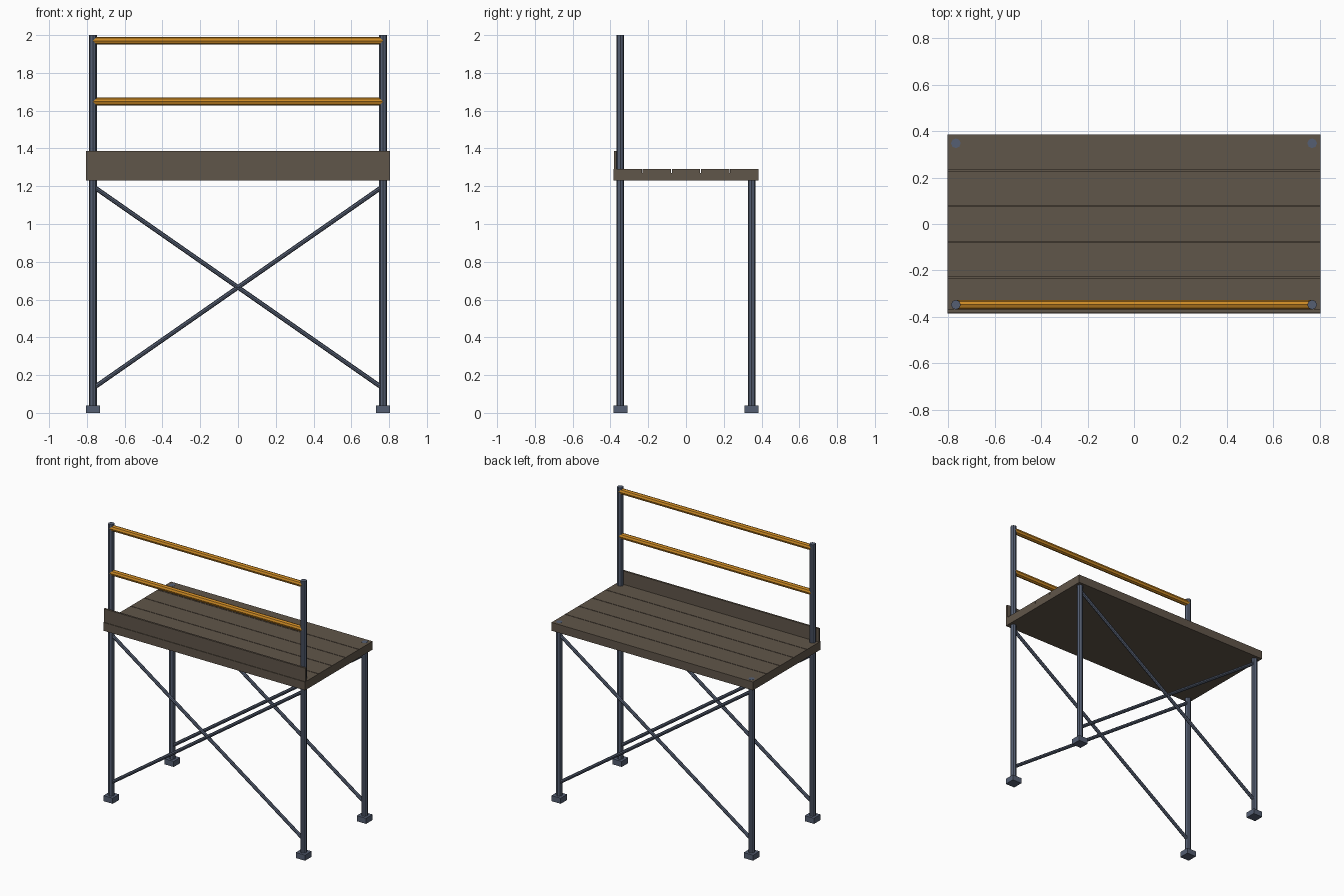
import bpy, bmesh
from mathutils import Vector

cube = bpy.data.objects.get("Cube")
if cube:
    bpy.data.objects.remove(cube, do_unlink=True)


def material(name, rgb):
    m = bpy.data.materials.new(name)
    m.use_nodes = True
    m.diffuse_color = (*rgb, 1)
    m.node_tree.nodes["Principled BSDF"].inputs["Base Color"].default_value = (*rgb, 1)
    return m


steel = material("blue grey steel", (0.09, 0.113, 0.168))
timber = material("brown timber", (0.118, 0.092, 0.067))
orange = material("orange paint", (0.6, 0.25, 0.018))


def add_object(name, bm, mat):
    bmesh.ops.recalc_face_normals(bm, faces=bm.faces[:])
    mesh = bpy.data.meshes.new(name)
    bm.to_mesh(mesh)
    bm.free()
    mesh.materials.append(mat)
    obj = bpy.data.objects.new(name, mesh)
    bpy.context.collection.objects.link(obj)
    return obj


def box(name, low, high, mat):
    low, high = Vector(low), Vector(high)
    bm = bmesh.new()
    bmesh.ops.create_cube(bm, size=1)
    bmesh.ops.scale(bm, vec=high - low, verts=bm.verts)
    bmesh.ops.translate(bm, vec=(low + high) / 2, verts=bm.verts)
    return add_object(name, bm, mat)


def tube(name, start, end, radius, mat):
    """Eight-sided tube between two points."""
    start, end = Vector(start), Vector(end)
    axis = end - start
    bm = bmesh.new()
    bmesh.ops.create_cone(bm, cap_ends=True, segments=8, radius1=radius,
                          radius2=radius, depth=axis.length)
    obj = add_object(name, bm, mat)
    obj.location = (start + end) / 2
    obj.rotation_euler = axis.to_track_quat("Z", "Y").to_euler()
    return obj


POST_X, POST_Y = 0.768, 0.348
HALF_X, HALF_Y = 0.805, 0.385
DECK_LOW, DECK_TOP = 1.23, 1.29

# Posts, feet and cross braces; the front posts carry on up to hold the rails
for depth, y, top in (("front", -POST_Y, 2.0), ("back", POST_Y, DECK_TOP + 0.001)):
    for side, s in (("left", 1), ("right", -1)):
        x = s * POST_X
        tube(f"{depth}_{side}_post", (x, y, 0.02), (x, y, top), 0.021, steel)
        box(f"{depth}_{side}_foot", (x - 0.037, y - 0.037, 0),
            (x + 0.037, y + 0.037, 0.04), steel)
        tube(f"{depth}_{side}_brace", (x, y, 0.13), (-x, y, 1.2), 0.012, steel)

# Deck: one profile with narrow grooves between five planks
plank = 2 * HALF_Y / 5
profile = [(-HALF_Y, DECK_LOW), (-HALF_Y, DECK_TOP)]
for i in range(1, 5):
    y = -HALF_Y + i * plank
    profile += [(y - 0.002, DECK_TOP), (y - 0.002, DECK_TOP - 0.02),
                (y + 0.002, DECK_TOP - 0.02), (y + 0.002, DECK_TOP)]
profile += [(HALF_Y, DECK_TOP), (HALF_Y, DECK_LOW)]
bm = bmesh.new()
face = bm.faces.new([bm.verts.new((-HALF_X, y, z)) for y, z in profile])
extruded = bmesh.ops.extrude_face_region(bm, geom=[face])["geom"]
bmesh.ops.translate(bm, vec=(2 * HALF_X, 0, 0),
                    verts=[v for v in extruded if isinstance(v, bmesh.types.BMVert)])
add_object("plank_deck", bm, timber)

# Toe board along the front edge
box("toe_board", (-HALF_X, -0.381, DECK_TOP), (HALF_X, -0.367, 1.387), timber)

# Guard rails
for name, z in (("middle_rail", 1.648), ("top_rail", 1.97)):
    tube(name, (-POST_X, -POST_Y, z), (POST_X, -POST_Y, z), 0.021, orange)
